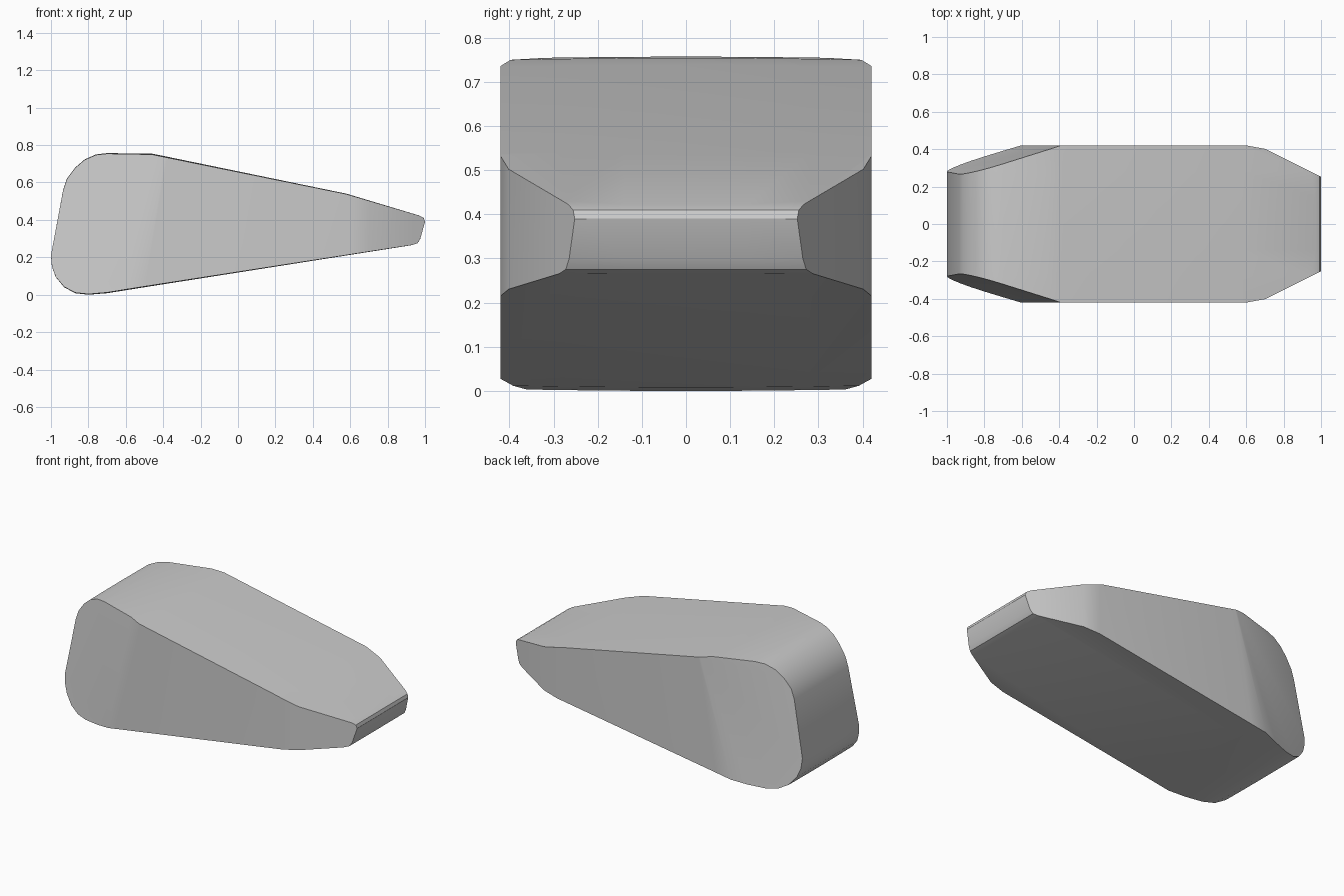
import bpy, bmesh
from mathutils import Vector

if "Cube" in bpy.data.objects:
    bpy.data.objects.remove(bpy.data.objects["Cube"])

# Side profile (x, z), clockwise from the top rear
PROFILE = [(-.70, .757), (-.46, .754), (-.38, .738), (.58, .54), (.97, .423),
           (.993, .41), (1.0, .39), (.975, .30), (.96, .275), (.93, .265),
           (-.50, .04), (-.70, .008), (-.80, 0), (-.87, .008), (-.93, .04),
           (-.975, .095), (-.995, .15), (-1.0, .21), (-.935, .56),
           (-.915, .62), (-.87, .68), (-.82, .723), (-.76, .75)]
HALF = .42

bm = bmesh.new()

# Slightly crowned slab: the profile repeated across the width
rows = []
for y in (-HALF, -.28, -.14, 0, .14, .28, HALF):
    squeeze = 1 - .012 * (y / HALF) ** 2
    rows.append([bm.verts.new((x, y, .36 + (z - .36) * squeeze)) for x, z in PROFILE])
n = len(PROFILE)
for a, b in zip(rows, rows[1:]):
    for i in range(n):
        j = (i + 1) % n
        bm.faces.new((a[i], a[j], b[j], b[i]))
bm.faces.new(rows[0])
bm.faces.new(rows[-1][::-1])


def slice_side(p, q, r):
    """Cut both sides with the plane through three points and close the cut."""
    p, q, r = Vector(p), Vector(q), Vector(r)
    normal = (q - p).cross(r - p).normalized()
    if normal.y < 0:
        normal.negate()
    for s in (1, -1):
        cut = bmesh.ops.bisect_plane(
            bm, geom=bm.verts[:] + bm.edges[:] + bm.faces[:], dist=1e-5,
            plane_co=(p.x, p.y * s, p.z), plane_no=(normal.x, normal.y * s, normal.z),
            clear_outer=True)
        edges = [e for e in cut['geom_cut'] if isinstance(e, bmesh.types.BMEdge) and e.is_boundary]
        bmesh.ops.holes_fill(bm, edges=edges, sides=0)


# Rear side facets, with a leaning crease
slice_side((-.39, HALF, .74), (-.60, HALF, .04), (-1, .28, .2))
# Front side facets, eased in two steps
slice_side((.60, HALF, 0), (.60, HALF, 1), (.71, .40, .3))
slice_side((.70, .402, 0), (.70, .402, 1), (1, .252, .3))

bmesh.ops.recalc_face_normals(bm, faces=bm.faces[:])
mesh = bpy.data.meshes.new("wedge_body")
bm.to_mesh(mesh)
bm.free()
body = bpy.data.objects.new("wedge_body", mesh)
bpy.context.collection.objects.link(body)
bpy.context.view_layer.objects.active = body
body.select_set(True)
bpy.ops.object.shade_smooth_by_angle(angle=.5)
